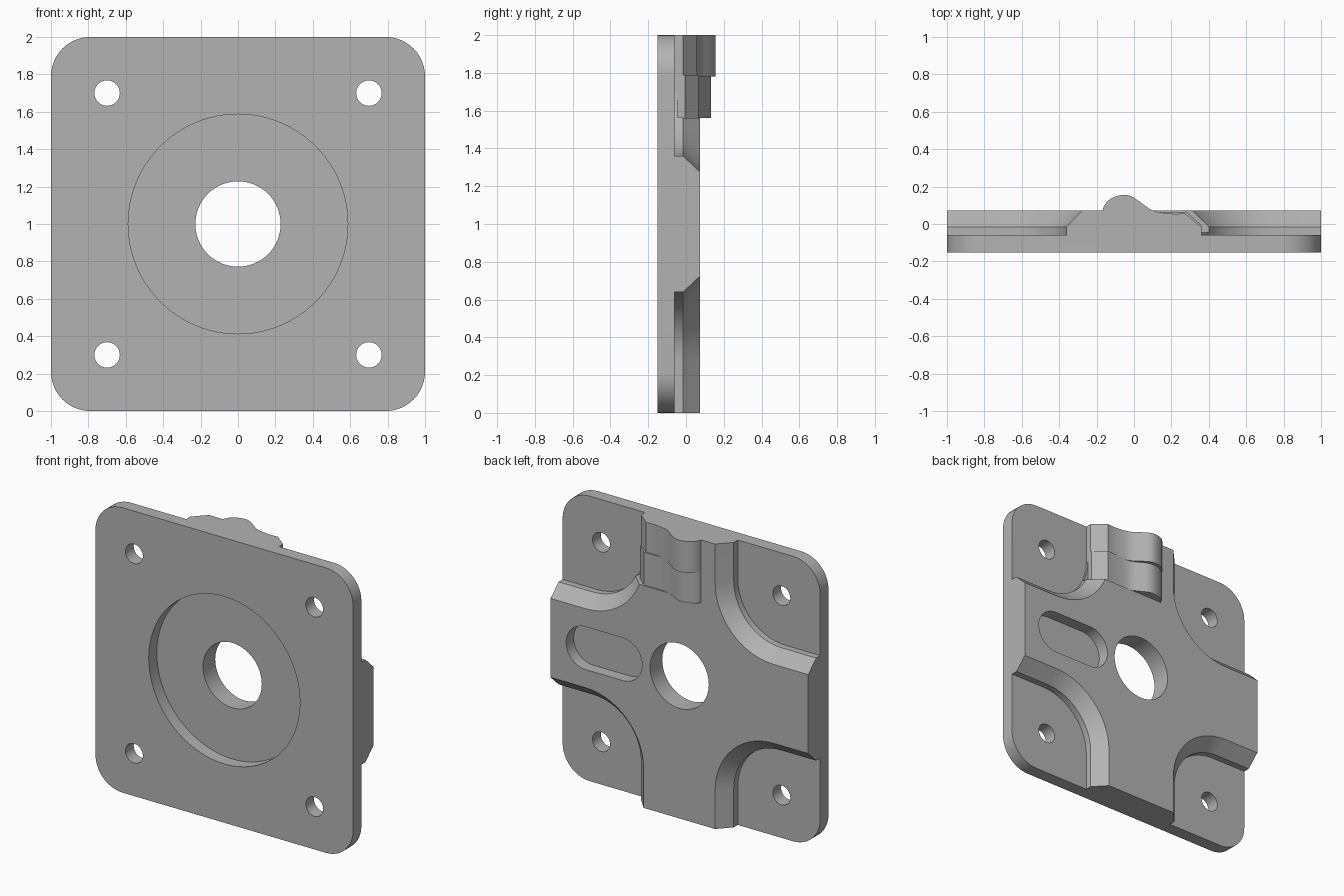
import bpy, bmesh
from math import sin, cos, pi, radians
from mathutils import Vector

cube = bpy.data.objects.get("Cube")
if cube:
    bpy.data.objects.remove(cube, do_unlink=True)

metal = bpy.data.materials.new("plain grey")
metal.use_nodes = True
GREY = (0.45, 0.45, 0.45, 1)
metal.diffuse_color = GREY
metal.node_tree.nodes["Principled BSDF"].inputs["Base Color"].default_value = GREY


def loft(name, rings):
    """Solid through rings of 3D points that share one point count."""
    bm = bmesh.new()
    loops = [[bm.verts.new(p) for p in ring] for ring in rings]
    n = len(loops[0])
    for a, b in zip(loops, loops[1:]):
        for i in range(n):
            bm.faces.new((a[i], a[(i + 1) % n], b[(i + 1) % n], b[i]))
    bm.faces.new(loops[0][::-1])
    bm.faces.new(loops[-1])
    bmesh.ops.recalc_face_normals(bm, faces=bm.faces[:])
    mesh = bpy.data.meshes.new(name)
    bm.to_mesh(mesh)
    bm.free()
    mesh.materials.append(metal)
    obj = bpy.data.objects.new(name, mesh)
    bpy.context.collection.objects.link(obj)
    return obj


def at_depth(outline, y):
    """Stand a flat outline upright, centred at height 1."""
    return [(u, y, v + 1) for u, v in outline]


def arc(cx, cy, r, start, end, steps):
    return [(cx + r * cos(radians(start + (end - start) * i / steps)),
             cy + r * sin(radians(start + (end - start) * i / steps)))
            for i in range(steps + 1)]


def circle(cx, cy, r, steps):
    return arc(cx, cy, r, 0, 360, steps)[:-1]


def slab(name, outline, y0, y1):
    return loft(name, [at_depth(outline, y0), at_depth(outline, y1)])


def rounded(half, r):
    c = half - r
    pts = []
    for k, (sx, sy) in enumerate([(1, 1), (-1, 1), (-1, -1), (1, -1)]):
        pts += arc(sx * c, sy * c, r, 90 * k, 90 * k + 90, 12)
    return pts


def cross(inset):
    """Four-armed outline with large concave fillets between the arms."""
    half, fillet = 0.36, 0.37
    c = half + fillet
    quarter = [(1, half - inset)] + arc(c, c, fillet + inset, 270, 180, 14) + [(half - inset, 1)]
    pts = []
    for k in range(4):
        ca, sa = [(1, 0), (0, 1), (-1, 0), (0, -1)][k]
        pts += [(u * ca - v * sa, u * sa + v * ca) for u, v in quarter]
    return pts


def combine(base, other, operation):
    """Apply a boolean to base and remove the helper."""
    mod = base.modifiers.new(operation, 'BOOLEAN')
    mod.operation, mod.object, mod.solver = operation, other, 'EXACT'
    graph = bpy.context.evaluated_depsgraph_get()
    graph.update()
    mesh = bpy.data.meshes.new_from_object(base.evaluated_get(graph))
    base.modifiers.clear()
    base.data = mesh
    bpy.data.objects.remove(other, do_unlink=True)


FRONT, POCKET, CHAMFER, BACK = -0.152, -0.06, -0.015, 0.073

# Square plate with rounded corners, and the raised cross behind it
plate = slab("mounting_plate", rounded(1, 0.21), FRONT, POCKET)
ribs = loft("cross_ribs", [at_depth(cross(0), -0.1), at_depth(cross(0), CHAMFER),
                           at_depth(cross(0.083), BACK)])
combine(plate, ribs, 'UNION')

# Clear the top arm for the stepped wave
notch = slab("notch_cutter", [(-0.168, 0.56), (0.4, 0.56), (0.4, 1.1), (-0.168, 1.1)], -0.045, 0.3)
combine(plate, notch, 'DIFFERENCE')


# Stepped wave: a bump and a shallow valley, taller at the upper level
def wave(name, crest, z0, z1):
    outline = [(0.36, -0.1)] + crest + [(-0.17, -0.1)]
    return loft(name, [[(x, y, z) for x, y in outline] for z in (z0, z1)])


def smooth_path(points, steps=4):
    """Catmull-Rom curve through the points."""
    pts = [Vector(p) for p in [points[0]] + points + [points[-1]]]
    out = []
    for a, b, c, d in zip(pts, pts[1:], pts[2:], pts[3:]):
        for i in range(steps):
            t = i / steps
            p = 0.5 * (2 * b + (c - a) * t + (2 * a - 5 * b + 4 * c - d) * t * t
                       + (3 * b - a - 3 * c + d) * t ** 3)
            out.append((p.x, p.y))
    return out + [points[-1]]


upper = [(0.27, 0.057), (0.2, 0.055), (0.1, 0.073), (0.03, 0.12), (-0.02, 0.15),
         (-0.065, 0.155), (-0.12, 0.138), (-0.155, 0.105), (-0.17, 0.07)]
lower = [(0.28, 0.066), (0.2, 0.062), (0.1, 0.068), (0.03, 0.1), (-0.02, 0.125),
         (-0.065, 0.131), (-0.12, 0.118), (-0.155, 0.095), (-0.17, 0.07)]
combine(plate, wave("lower_wave", [(0.36, -0.005)] + smooth_path(lower), 1.56, 1.79), 'UNION')
combine(plate, wave("upper_wave", [(0.36, -0.015)] + smooth_path(upper), 1.78, 2), 'UNION')

# Round front recess, centre bore, back slot and corner bolt holes
combine(plate, slab("recess_cutter", circle(0, 0, 0.587, 96), -0.3, -0.062), 'DIFFERENCE')
combine(plate, slab("bore_cutter", circle(0, 0, 0.228, 64), -0.4, 0.4), 'DIFFERENCE')
slot = arc(0.44, 0, 0.15, 90, 270, 20) + arc(0.73, 0, 0.15, -90, 90, 20)
combine(plate, slab("slot_cutter", slot, -0.01, 0.3), 'DIFFERENCE')
for sx in (-1, 1):
    for sz in (-1, 1):
        combine(plate, slab("bolt_cutter", circle(sx * 0.7, sz * 0.7, 0.068, 32), -0.4, 0.4), 'DIFFERENCE')

# Smooth the curved walls, keep the machined edges crisp
bpy.ops.object.select_all(action='DESELECT')
plate.select_set(True)
bpy.context.view_layer.objects.active = plate
bpy.ops.object.shade_smooth_by_angle(angle=radians(25))
